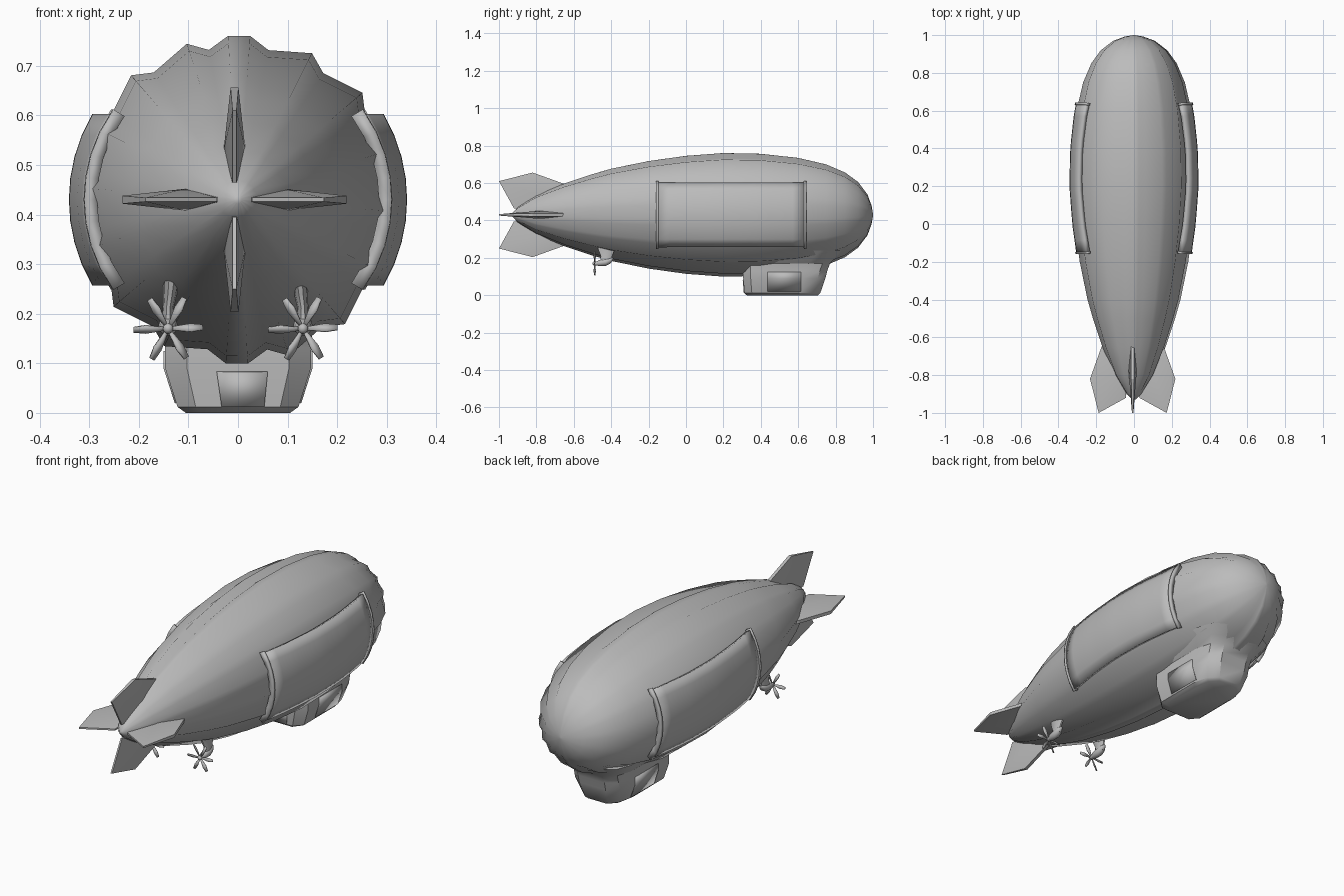
import bpy, bmesh
from math import sin, cos, pi, radians, sqrt

if "Cube" in bpy.data.objects:
    bpy.data.objects.remove(bpy.data.objects["Cube"])

grey = bpy.data.materials.new("plain grey")
grey.use_nodes = True
grey.diffuse_color = (0.5, 0.5, 0.5, 1)
grey.node_tree.nodes["Principled BSDF"].inputs["Base Color"].default_value = (0.5, 0.5, 0.5, 1)

CZ = 0.43  # height of the hull axis


def finish(name, bm, angle=30, thickness=0):
    """Turn a bmesh into a named, shaded object."""
    bmesh.ops.recalc_face_normals(bm, faces=bm.faces)
    mesh = bpy.data.meshes.new(name)
    bm.to_mesh(mesh)
    bm.free()
    mesh.materials.append(grey)
    obj = bpy.data.objects.new(name, mesh)
    bpy.context.collection.objects.link(obj)
    bpy.ops.object.select_all(action='DESELECT')
    obj.select_set(True)
    bpy.context.view_layer.objects.active = obj
    bpy.ops.object.shade_smooth_by_angle(angle=radians(angle))
    if thickness:
        solid = obj.modifiers.new("thickness", 'SOLIDIFY')
        solid.thickness = thickness
        solid.offset = 0
    return obj


def loft(name, rings, angle=30):
    """Skin closed rings of equal length and cap both ends."""
    bm = bmesh.new()
    rows = [[bm.verts.new(p) for p in ring] for ring in rings]
    n = len(rows[0])
    for a, b in zip(rows, rows[1:]):
        for i in range(n):
            j = (i + 1) % n
            bm.faces.new((a[i], a[j], b[j], b[i]))
    bm.faces.new(rows[0])
    bm.faces.new(rows[-1])
    return finish(name, bm, angle)


def sheet(name, rows, thickness, angle=30):
    """Open grid of points given a thickness."""
    bm = bmesh.new()
    rows = [[bm.verts.new(p) for p in row] for row in rows]
    for a, b in zip(rows, rows[1:]):
        for i in range(len(a) - 1):
            bm.faces.new((a[i], a[i + 1], b[i + 1], b[i]))
    return finish(name, bm, angle, thickness)


# Hull: ridged gores lofted along the length
profile = [(-0.93, 0.008), (-0.9, 0.04), (-0.8, 0.105), (-0.65, 0.168), (-0.5, 0.218),
           (-0.4, 0.247), (-0.2, 0.288), (0, 0.316), (0.2, 0.331), (0.4, 0.327),
           (0.6, 0.305), (0.75, 0.27), (0.85, 0.227), (0.92, 0.176), (0.97, 0.11),
           (0.992, 0.05), (1.0, 0.005)]


def hull_radius(y):
    for (y0, r0), (y1, r1) in zip(profile, profile[1:]):
        if y <= y1:
            return r0 + (r1 - r0) * (y - y0) / (y1 - y0)
    return 0


gores = []
for k in range(16):
    start = 4.3 + 22.5 * k
    gores += [(start, 1), (start + 7.2, 0.93)]
    if k in (7, 15):
        gores.append((start + 14.7, 1))
loft("hull", [[(r * f * sin(radians(a)), y, CZ + r * f * cos(radians(a))) for a, f in gores]
              for y, r in profile], 65)


# Side panels with raised end lips
def curved_strip(name, side, y0, y1, steps, z0, z1, lift, thickness):
    rows = []
    for i in range(steps + 1):
        y = y0 + (y1 - y0) * i / steps
        radius = hull_radius(y) + lift
        row = []
        for j in range(9):
            z = z0 + (z1 - z0) * j / 8
            row.append((side * sqrt(radius ** 2 - (z - CZ) ** 2), y, z))
        rows.append(row)
    sheet(name, rows, thickness)


for side, word in ((1, "left"), (-1, "right")):
    curved_strip(word + "_side_panel", side, -0.15, 0.635, 12, 0.262, 0.598, 0.0, 0.022)
    for end, y in (("tail", -0.158), ("nose", 0.628)):
        curved_strip(word + "_panel_lip_" + end, side, y, y + 0.012, 1, 0.255, 0.605, 0.003, 0.026)


# Tail fins: thin edges around a thicker middle
outline = [(-0.6, 0.1), (-0.65, 0.165), (-0.82, 0.226), (-1.0, 0.18), (-0.92, 0.035), (-0.8, 0.03)]
for name, turn in (("top_fin", 0), ("left_fin", 90), ("bottom_fin", 180), ("right_fin", 270)):
    c, s = cos(radians(turn)), sin(radians(turn))

    def place(w, y, r):
        return (-0.007 + w * c + r * s, y, CZ + r * c - w * s)

    bm = bmesh.new()
    edges = [[bm.verts.new(place(w * (0.5 if y < -0.9 else 1), y, r)) for y, r in outline]
             for w in (-0.008, 0.008)]
    for ring, w in zip(edges, (-0.022, 0.022)):
        middle = bm.verts.new(place(w, -0.77, 0.1))
        for i in range(len(ring)):
            bm.faces.new((ring[i - 1], ring[i], middle))
    for i in range(len(outline)):
        bm.faces.new((edges[0][i - 1], edges[0][i], edges[1][i], edges[1][i - 1]))
    finish(name, bm, 20)


# Gondola: chamfered cabin that flares into the hull
def cabin_ring(z, half, back, front):
    right = [(half * 0.7, back), (half, back + 0.04), (half, front - 0.12),
             (half * 0.85, front - 0.04), (half * 0.5, front)]
    return [(x, y, z) for x, y in right] + [(-x, y, z) for x, y in reversed(right)]


loft("gondola", [cabin_ring(*v) for v in (
    (0, 0.105, 0.325, 0.705), (0.012, 0.122, 0.312, 0.718), (0.09, 0.147, 0.306, 0.745),
    (0.13, 0.147, 0.306, 0.755), (0.17, 0.15, 0.306, 0.77), (0.2, 0.175, 0.306, 0.80),
    (0.24, 0.20, 0.32, 0.84))], 35)


# Doors and hatch as thin plates
def cabin_half(z):
    return 0.122 + 0.025 * (z - 0.012) / 0.078 if z < 0.09 else 0.147


for side, word in ((1, "left"), (-1, "right")):
    sheet(word + "_door", [[(side * cabin_half(z), y, z) for z in (0.02, 0.09, 0.125)]
                           for y in (0.435, 0.615)], 0.006)
sheet("rear_hatch", [[(-0.033, 0.312, 0.012), (0.053, 0.312, 0.012)],
                     [(-0.043, 0.306, 0.083), (0.06, 0.306, 0.083)]], 0.006)


# Engines: hooked pod, hub and six-bladed propeller
def ellipse(cx, cy, cz, rx, ry, rz, n=10):
    """Ring in a plane set by whichever of ry or rz is zero."""
    return [(cx + rx * cos(2 * pi * i / n), cy + ry * sin(2 * pi * i / n),
             cz + rz * sin(2 * pi * i / n)) for i in range(n)]


PROP_Y, PROP_Z = -0.488, 0.17
for side, word in ((1, "left"), (-1, "right")):
    x = side * 0.136 - 0.005
    loft(word + "_engine_pod", [ellipse(x, y, z, r, 0, r) for y, z, r in (
        (-0.48, 0.17, 0.010), (-0.465, 0.172, 0.017), (-0.43, 0.176, 0.02),
        (-0.405, 0.185, 0.016), (-0.39, 0.195, 0.006))], 50)
    loft(word + "_engine_strut", [ellipse(x + side * dx, y, z, rx, ry, 0) for dx, y, z, rx, ry in (
        (0, -0.43, 0.175, 0.014, 0.032), (0, -0.425, 0.21, 0.011, 0.032),
        (-0.004, -0.425, 0.24, 0.014, 0.045), (-0.008, -0.42, 0.28, 0.018, 0.06))], 50)
    loft(word + "_propeller_hub", [ellipse(x, y, PROP_Z, r, 0, r) for y, r in (
        (-0.5, 0.004), (-0.495, 0.010), (-0.475, 0.012))], 50)
    for b in range(6):
        a = radians(60 * b + 2)
        rows = []
        for r, w in ((0.008, 0.003), (0.045, 0.008), (0.07, 0.005)):
            rows.append([(x + r * cos(a) - t * sin(a), PROP_Y + t * 0.5,
                          PROP_Z + r * sin(a) + t * cos(a)) for t in (-w, w)])
        sheet("%s_propeller_blade_%d" % (word, b + 1), rows, 0.004)
